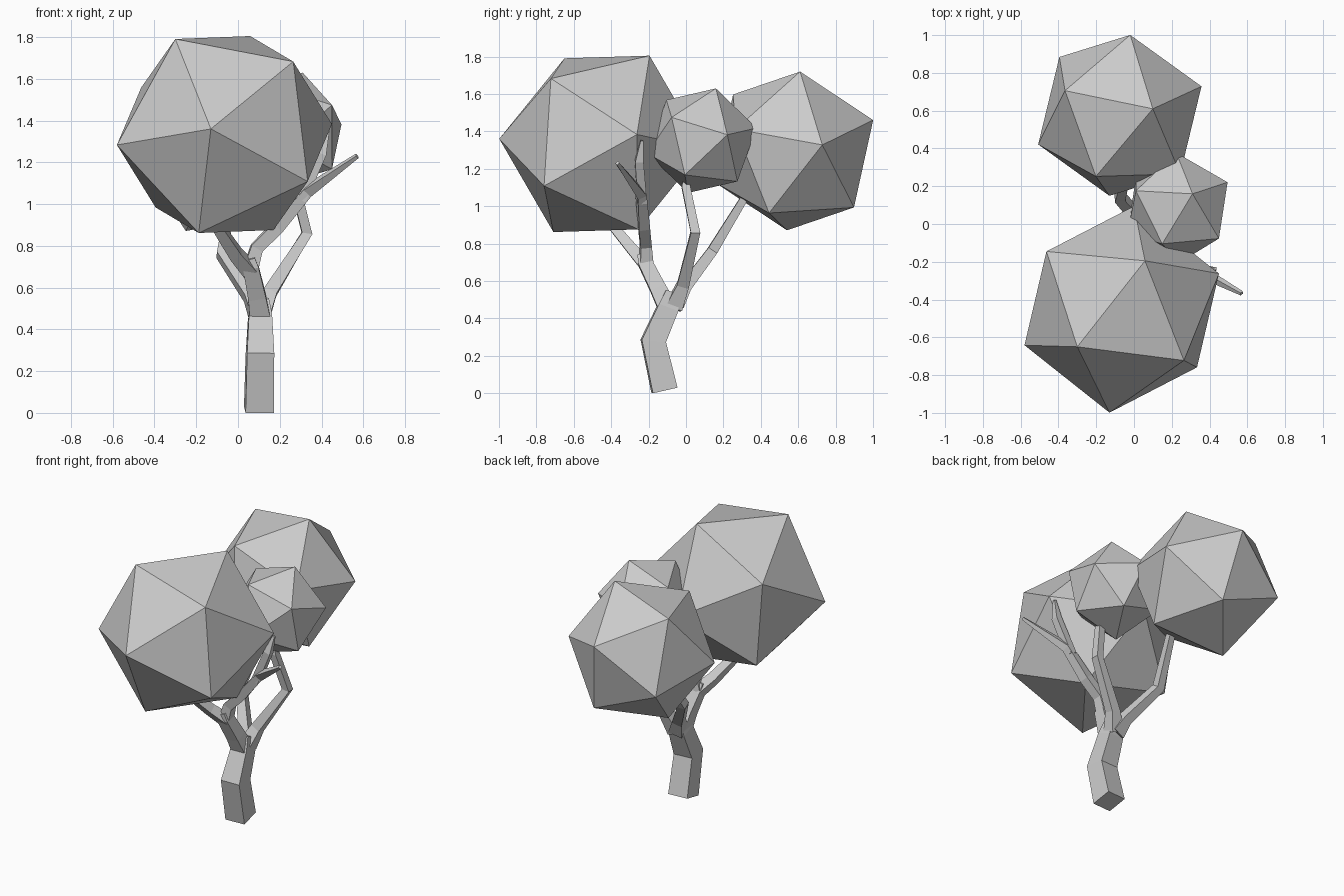
import bpy, bmesh
from mathutils import Vector, Matrix

if "Cube" in bpy.data.objects:
    bpy.data.objects.remove(bpy.data.objects["Cube"])


def finish(name, bm):
    bmesh.ops.recalc_face_normals(bm, faces=bm.faces)
    mesh = bpy.data.meshes.new(name)
    bm.to_mesh(mesh)
    bm.free()
    ob = bpy.data.objects.new(name, mesh)
    bpy.context.collection.objects.link(ob)
    return ob


def frame(a, b):
    """Orthonormal basis whose first axis is a and second leans to b."""
    u = a.normalized()
    w = (b - u * b.dot(u)).normalized()
    return Matrix((u, w, u.cross(w))).transposed()


def foliage(name, centre, radius, corner, neighbour):
    """Icosahedron turned so two adjacent corners lie at the given points."""
    c = Vector(centre)
    bm = bmesh.new()
    bmesh.ops.create_icosphere(bm, subdivisions=1, radius=radius)
    bm.verts.ensure_lookup_table()
    top = max(bm.verts, key=lambda v: v.co.z)
    nb = top.link_edges[0].other_vert(top)
    rot = frame(Vector(corner) - c, Vector(neighbour) - c) @ frame(top.co, nb.co).transposed()
    bmesh.ops.transform(bm, matrix=Matrix.Translation(c) @ rot.to_4x4(), verts=bm.verts)
    finish(name, bm)


def limb(name, path):
    """Square tapering tube through (x, y, z, width) points."""
    pts = [Vector(p[:3]) for p in path]
    bm = bmesh.new()
    rings = []
    for i, p in enumerate(pts):
        t = Vector()
        if i > 0:
            t += (p - pts[i - 1]).normalized()
        if i < len(pts) - 1:
            t += (pts[i + 1] - p).normalized()
        f = frame(t, Vector((1, 0.06, 0)))
        u, v = f.col[1], f.col[2]
        h = path[i][3] / 2
        rings.append([bm.verts.new(p + u * a * h + v * b * h)
                      for a, b in ((1, 1), (-1, 1), (-1, -1), (1, -1))])
    for r, s in zip(rings, rings[1:]):
        for k in range(4):
            bm.faces.new((r[k], r[(k + 1) % 4], s[(k + 1) % 4], s[k]))
    bm.faces.new(rings[0])
    bm.faces.new(rings[-1])
    finish(name, bm)


# Leaf crowns
foliage("front_crown", (-0.065, -0.452, 1.333), 0.551, (-0.13, -1.0, 1.36), (-0.30, -0.65, 1.79))
foliage("back_crown", (-0.075, 0.575, 1.295), 0.46, (0.10, 0.61, 1.72), (-0.02, 1.0, 1.46))
foliage("small_crown", (0.23, 0.085, 1.35), 0.30, (0.31, 0.16, 1.63), (0.45, -0.08, 1.47))

# Trunk
limb("trunk", [(0.10, -0.115, 0.015, 0.135), (0.105, -0.175, 0.28, 0.13),
               (0.105, -0.095, 0.46, 0.11), (0.105, -0.07, 0.54, 0.08)])

# Branches carrying the back and small crowns
limb("back_branch", [(0.10, -0.06, 0.47, 0.09), (0.06, -0.01, 0.56, 0.065),
                     (-0.075, 0.14, 0.76, 0.055), (-0.03, 0.31, 1.04, 0.04),
                     (-0.02, 0.36, 1.12, 0.03)])
limb("right_branch", [(0.11, -0.06, 0.47, 0.09), (0.155, -0.015, 0.58, 0.065),
                      (0.33, 0.05, 0.86, 0.05), (0.27, 0.0, 1.10, 0.045),
                      (0.26, 0.0, 1.17, 0.03)])

# Front branch and its forks
limb("front_branch", [(0.105, -0.10, 0.46, 0.10), (0.09, -0.15, 0.56, 0.085),
                      (0.06, -0.22, 0.70, 0.075), (0.05, -0.23, 0.74, 0.06)])
limb("front_left_fork", [(0.06, -0.21, 0.68, 0.07), (-0.01, -0.28, 0.76, 0.06),
                         (-0.09, -0.38, 0.88, 0.05), (-0.14, -0.45, 0.97, 0.04)])
limb("front_right_fork", [(0.06, -0.21, 0.69, 0.07), (0.09, -0.215, 0.79, 0.06),
                          (0.19, -0.225, 0.89, 0.06), (0.33, -0.24, 1.06, 0.05),
                          (0.57, -0.367, 1.23, 0.018)])
limb("upper_twig", [(0.30, -0.235, 1.02, 0.05), (0.40, -0.25, 1.24, 0.045),
                    (0.43, -0.235, 1.35, 0.015)])
